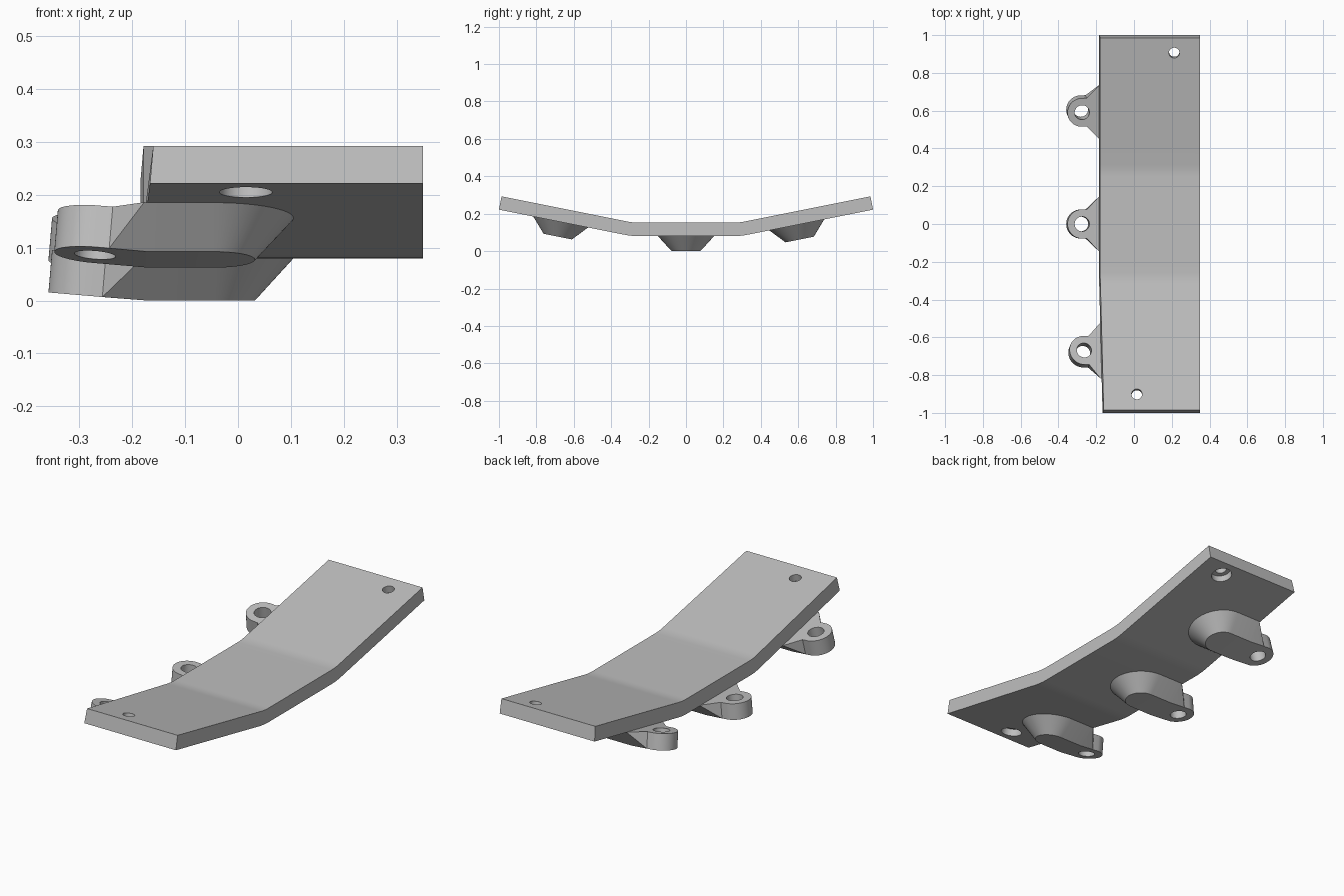
import bpy, bmesh, math
from mathutils import Matrix, Vector

cube = bpy.data.objects.get("Cube")
if cube:
    bpy.data.objects.remove(cube, do_unlink=True)

SLOPE = 0.2                  # rise of the two wings
TILT = math.atan(SLOPE)
BASE, THICK = 0.08, 0.072    # plate underside height and thickness
BEND_A, BEND_B = 0.25, 0.33  # start and end of each bend
DRAFT = 0.085                # lean of the plate edge and lug ears
SKEW = 0.026                 # slight taper of the front wing

grey = bpy.data.materials.new("plain grey")
grey.use_nodes = True
grey.diffuse_color = (0.52, 0.52, 0.52, 1)
grey.node_tree.nodes["Principled BSDF"].inputs["Base Color"].default_value = (0.52, 0.52, 0.52, 1)


def add_object(name, bm):
    bmesh.ops.recalc_face_normals(bm, faces=bm.faces)
    mesh = bpy.data.meshes.new(name)
    bm.to_mesh(mesh)
    bm.free()
    mesh.materials.append(grey)
    obj = bpy.data.objects.new(name, mesh)
    bpy.context.collection.objects.link(obj)
    return obj


def loft(bm, lower, upper):
    """Join two matching outlines into a closed solid."""
    a = [bm.verts.new(p) for p in lower]
    b = [bm.verts.new(p) for p in upper]
    bm.faces.new(a)
    bm.faces.new(b)
    for i in range(len(a)):
        j = (i + 1) % len(a)
        bm.faces.new((a[i], a[j], b[j], b[i]))


def drill(obj, radius, depth, matrix):
    """Cut a round hole and remove the cutter."""
    bm = bmesh.new()
    bmesh.ops.create_cone(bm, cap_ends=True, segments=48, radius1=radius,
                          radius2=radius, depth=depth, matrix=matrix)
    cutter = add_object("hole_cutter", bm)
    cutter.hide_render = True
    mod = obj.modifiers.new("hole", 'BOOLEAN')
    mod.operation, mod.solver, mod.object = 'DIFFERENCE', 'EXACT', cutter
    bpy.context.view_layer.objects.active = obj
    bpy.ops.object.modifier_apply(modifier=mod.name)
    bpy.data.objects.remove(cutter, do_unlink=True)


def smooth(obj):
    bpy.ops.object.select_all(action='DESELECT')
    obj.select_set(True)
    bpy.context.view_layer.objects.active = obj
    bpy.ops.object.shade_smooth_by_angle(angle=math.radians(25))


def underside(y):
    """Height and slope of the plate underside."""
    d = abs(y)
    t = min(max(d - BEND_A, 0), BEND_B - BEND_A)
    slope = SLOPE * t / (BEND_B - BEND_A)
    z = BASE + slope * t / 2 + SLOPE * max(d - BEND_B, 0)
    return z, math.copysign(slope, y)


def wing_matrix(y):
    z, slope = underside(y)
    return Matrix.Translation((0, y, z)) @ Matrix.Rotation(math.atan(slope), 4, 'X')


# Bent plate: strips follow the underside and its normal
half = [BEND_A + (BEND_B - BEND_A) * i / 8 for i in range(9)] + [1.0]
stations = [-y for y in reversed(half)] + half
bm = bmesh.new()
rings = []
for y in stations:
    ring = []
    for side, h in ((0, 0), (1, 0), (1, THICK), (0, THICK)):
        left = -0.185 + DRAFT * h + SKEW * max(0, -y - 0.29)
        ring.append(bm.verts.new(wing_matrix(y) @ Vector((0.35 if side else left, 0, h))))
    rings.append(ring)
for r, s in zip(rings, rings[1:]):
    for i in range(4):
        j = (i + 1) % 4
        bm.faces.new((r[i], r[j], s[j], s[i]))
bm.faces.new(rings[0])
bm.faces.new(rings[-1])
plate = add_object("bent_plate", bm)

# Screw holes, counterbored from below
for x, y in ((0.015, -0.915), (0.213, 0.92)):
    m = wing_matrix(y) @ Matrix.Translation((x, 0, 0))
    drill(plate, 0.028, 0.3, m)
    drill(plate, 0.05, 0.07, m)
smooth(plate)


# Lugs: flared pad with a straight-sided ear
EAR_X, EAR_R, PAD_X, FLARE, HEIGHT = -0.275, 0.077, -0.045, 0.15, 0.08


def lug_outline(pad_r, shoulder, z):
    pts = []
    for i in range(17):
        a = math.pi / 2 * i / 16
        pts.append((PAD_X + pad_r * math.cos(a), pad_r * math.sin(a), z))
    pts.append((*shoulder, z))
    for i in range(17):
        a = math.pi / 2 * i / 16
        x = -0.25 if i == 0 else EAR_X - EAR_R * math.sin(a)
        pts.append((x, EAR_R * math.cos(a), z))
    mirrored = [(x, -y, z) for x, y, z in pts[-2:0:-1]]
    return pts + mirrored


def make_lug(name, y, shift, skew):
    bm = bmesh.new()
    loft(bm, lug_outline(EAR_R, (-0.25, EAR_R), -HEIGHT),
         lug_outline(FLARE, (-0.18, FLARE), 0))
    bmesh.ops.remove_doubles(bm, verts=bm.verts, dist=1e-5)
    bmesh.ops.bisect_plane(bm, geom=bm.verts[:] + bm.edges[:] + bm.faces[:],
                           plane_co=(-0.17, 0, 0), plane_no=(1, 0, 0))
    lug = add_object(name, bm)
    drill(lug, 0.039, 0.4, Matrix.Translation((EAR_X, 0, 0)))
    # Lean the ear upwards, then seat the lug on the plate
    place = wing_matrix(y)
    for v in lug.data.vertices:
        px, py, pz = v.co
        out = max(0, -0.17 - px)
        blend = min(1, out / 0.06)
        qx = px + blend * (DRAFT * pz + shift - skew * py)
        v.co = place @ Vector((qx, py, pz + DRAFT * out))
    lug.data.update()
    smooth(lug)


make_lug("front_lug", -0.67, 0.011, SKEW)
make_lug("middle_lug", 0, 0, 0)
make_lug("back_lug", 0.592, 0, 0)
